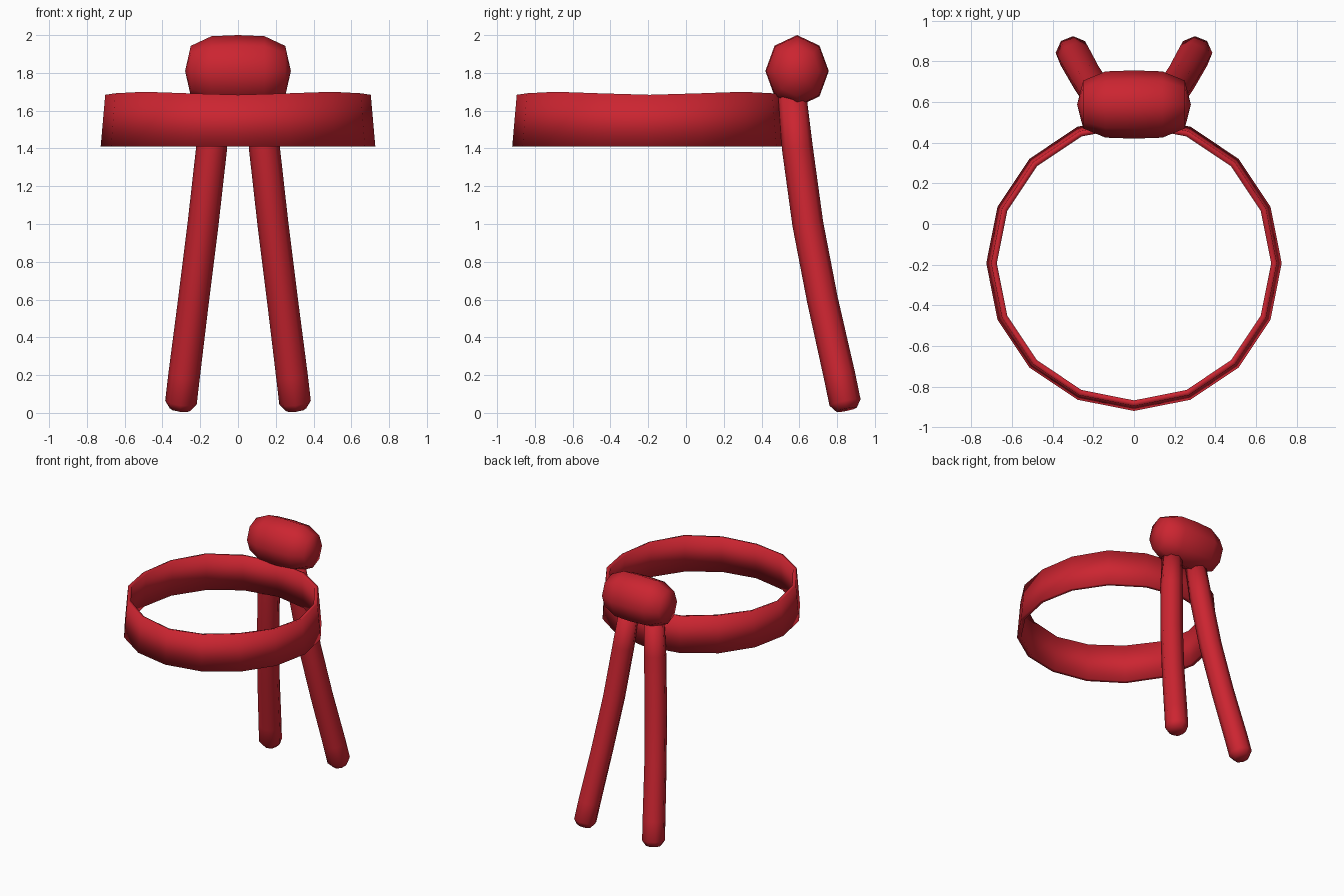
import bpy
import bmesh
from math import sin, cos, pi
from mathutils import Vector

if "Cube" in bpy.data.objects:
    bpy.data.objects.remove(bpy.data.objects["Cube"], do_unlink=True)

# Single cloth colour
red = bpy.data.materials.new("red_cloth")
red.use_nodes = True
colour = (0.6, 0.018, 0.03, 1)
red.diffuse_color = colour
red.node_tree.nodes["Principled BSDF"].inputs["Base Color"].default_value = colour


def loft(name, rings, caps=True, closed=False):
    """Skin a list of equal point rings into one smooth object."""
    bm = bmesh.new()
    loops = [[bm.verts.new(p) for p in ring] for ring in rings]
    n = len(loops[0])
    pairs = list(zip(loops, loops[1:]))
    if closed:
        pairs.append((loops[-1], loops[0]))
    for a, b in pairs:
        for i in range(n):
            j = (i + 1) % n
            bm.faces.new((a[i], a[j], b[j], b[i]))
    if caps and not closed:
        bm.faces.new(loops[0])
        bm.faces.new(loops[-1])
    bmesh.ops.remove_doubles(bm, verts=bm.verts, dist=0.0005)
    bmesh.ops.recalc_face_normals(bm, faces=bm.faces)
    for face in bm.faces:
        face.smooth = True
    mesh = bpy.data.meshes.new(name)
    bm.to_mesh(mesh)
    bm.free()
    mesh.materials.append(red)
    obj = bpy.data.objects.new(name, mesh)
    bpy.context.collection.objects.link(obj)
    return obj


# Head band: thin leaning cross-section swept round, top edge slightly wavy
SIDES = 16
band = []
for k in range(SIDES):
    a = 2 * pi * k / SIDES
    top = 1.692 - 0.008 * cos(4 * a)
    section = [(0.727, 1.41), (0.703, top), (0.675, top - 0.005), (0.697, 1.41)]
    band.append([(r * cos(a), -0.193 + r * sin(a), z) for r, z in section])
loft("head_band", band, closed=True)

# Knot: plump eight-sided barrel lying along x
half = [(0.28, 0.0), (0.25, 0.7), (0.14, 0.97)]
profile = [(-x, r) for x, r in half] + [(0, 1)] + [(x, r) for x, r in reversed(half)]
knot = []
for x, r in profile:
    knot.append([(x, 0.588 + 0.168 * r * sin(pi * i / 4), 1.81 + 0.19 * r * cos(pi * i / 4))
                 for i in range(8)])
loft("knot", knot, caps=False)

# Two hanging tails with rounded tips
PATH = [(0.11, 0.562, 1.68), (0.14, 0.59, 1.4), (0.185, 0.645, 1.0),
        (0.235, 0.722, 0.6), (0.285, 0.812, 0.2), (0.302, 0.842, 0.055),
        (0.307, 0.85, 0.017)]
RADII = [0.075, 0.082, 0.082, 0.082, 0.084, 0.084, 0.055]


def tail(name, side):
    points = [Vector((x * side, y, z)) for x, y, z in PATH]
    rings = []
    for i, (p, r) in enumerate(zip(points, RADII)):
        along = (points[min(i + 1, len(points) - 1)] - points[max(i - 1, 0)]).normalized()
        u = Vector((0, 1, 0)).cross(along).normalized()
        v = along.cross(u)
        rings.append([p + r * (u * cos(pi * k / 4) + v * sin(pi * k / 4)) for k in range(8)])
    loft(name, rings)


tail("left_tail", 1)
tail("right_tail", -1)
